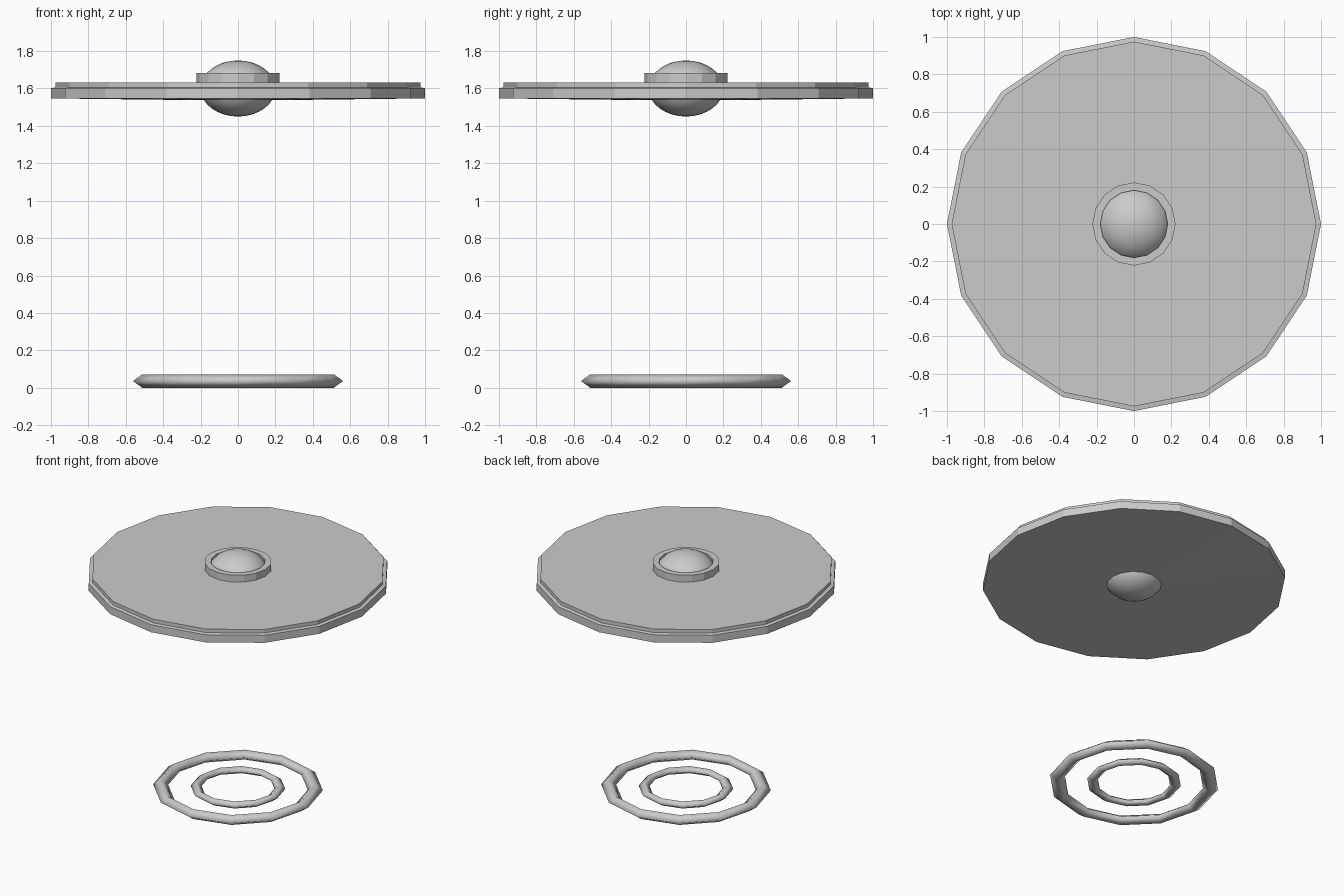
import bpy, bmesh
from math import sin, cos, pi

if "Cube" in bpy.data.objects:
    bpy.data.objects.remove(bpy.data.objects["Cube"])


def lathe(name, profile, sides, closed=False, smooth=False):
    """Revolve (radius, z) points around z; radius 0 makes a pole."""
    bm = bmesh.new()
    rings = []
    for r, z in profile:
        if r == 0:
            rings.append([bm.verts.new((0, 0, z))] * sides)
        else:
            rings.append([bm.verts.new((r * cos(2 * pi * i / sides),
                                        r * sin(2 * pi * i / sides), z))
                          for i in range(sides)])
    pairs = list(zip(rings, rings[1:]))
    if closed:
        pairs.append((rings[-1], rings[0]))
    for a, b in pairs:
        for i in range(sides):
            j = (i + 1) % sides
            quad = list(dict.fromkeys((a[i], a[j], b[j], b[i])))
            bm.faces.new(quad)
    bmesh.ops.recalc_face_normals(bm, faces=bm.faces)
    for f in bm.faces:
        f.smooth = smooth
    mesh = bpy.data.meshes.new(name)
    bm.to_mesh(mesh)
    bm.free()
    ob = bpy.data.objects.new(name, mesh)
    bpy.context.collection.objects.link(ob)
    return ob


def diamond_ring(name, radius, half_w, half_h, z):
    return lathe(name, [(radius + half_w, z), (radius, z + half_h),
                        (radius - half_w, z), (radius, z - half_h)],
                 12, closed=True, smooth=True)


# Large stepped disc with a very shallow conical underside
lathe("disc", [(0, 1.535), (1.0, 1.547), (1.0, 1.602), (0.975, 1.606),
               (0.975, 1.632), (0, 1.632)], 16)

# Collar around the dome
lathe("collar", [(0.18, 1.62), (0.222, 1.62), (0.222, 1.682), (0.18, 1.682)],
      16, closed=True)

# Flattened sphere through the middle of the disc
bpy.ops.mesh.primitive_uv_sphere_add(segments=16, ring_count=16, radius=1,
                                     location=(0, 0, 1.6))
orb = bpy.context.object
orb.name = "central_orb"
orb.scale = (0.2, 0.2, 0.15)
bpy.ops.object.shade_smooth()

# Two concentric rings on the floor
diamond_ring("outer_ring", 0.512, 0.05, 0.036, 0.036)
diamond_ring("inner_ring", 0.277, 0.036, 0.026, 0.036)
